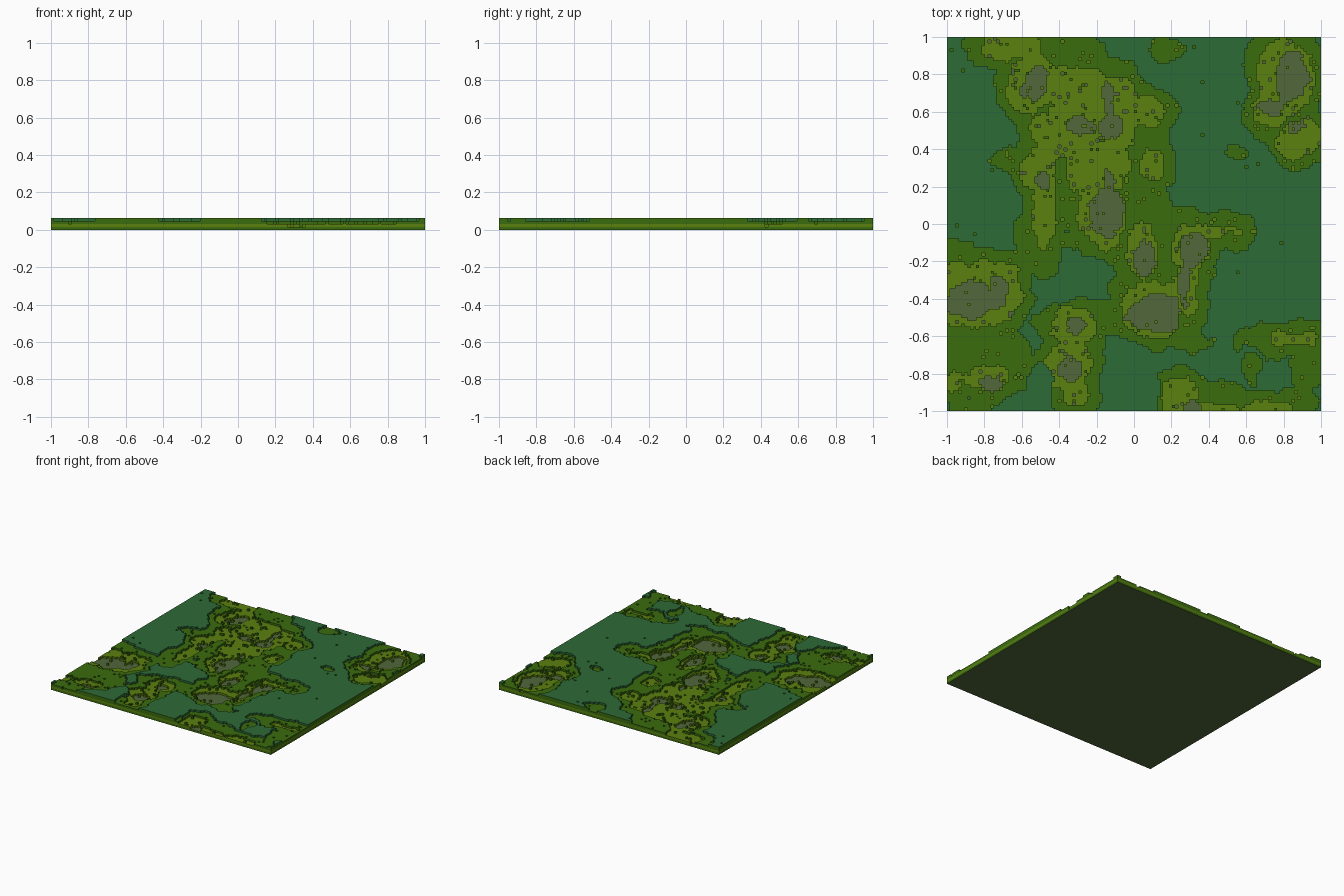
import bpy, math, random
from mathutils import Vector, noise

if "Cube" in bpy.data.objects:
    bpy.data.objects.remove(bpy.data.objects["Cube"])

random.seed(4)
N = 128               # blocks per side
C = 2 / N             # block size; terrain is 1 to 4 blocks high

# Lowland basins as ellipses: x, y, radius x, radius y
LOW = [(-.66, .96, .15, .09), (-.55, .75, .14, .16), (-.3, .72, .2, .12),
       (-.35, .5, .2, .15), (-.1, .6, .12, .2), (.08, .6, .09, .08),
       (-.5, .3, .1, .13), (-.48, .08, .06, .2), (-.2, .3, .18, .15),
       (-.17, .05, .12, .17), (.1, .33, .06, .09), (.05, -.15, .08, .15),
       (.1, -.45, .17, .16), (.3, -.13, .1, .13), (.45, -.04, .08, .04),
       (.28, -.35, .06, .18), (-.8, -.38, .2, .18), (-.7, -.25, .08, .06),
       (-.95, -.38, .1, .18), (-.33, -.55, .12, .11), (-.35, -.75, .13, .15),
       (-.3, -.9, .07, .08), (-.8, -.83, .13, .06), (-.96, -.85, .05, .06),
       (.25, -.92, .09, .1), (.35, -.99, .2, .05), (.7, -.99, .13, .04),
       (.86, -.62, .12, .04), (.8, .78, .15, .22), (.73, .6, .1, .1),
       (.88, .45, .11, .11)]
# Slopes that are not part of a basin rim
SLOPE = [(-.8, -.65, .25, .1), (-.64, -.72, .1, .15), (-.33, .15, .12, .2),
         (-.66, .35, .12, .06), (.1, .1, .1, .15), (-.3, .92, .16, .1),
         (.17, .93, .1, .06), (.3, -.62, .12, .06), (-.15, -.5, .1, .1),
         (.5, -.93, .2, .08), (.87, -.95, .14, .08), (.63, -.78, .06, .12),
         (.92, -.75, .1, .15), (.54, .38, .05, .03), (-.9, -.98, .12, .06),
         (-.1, -.3, .05, .12), (-.47, -.52, .1, .04), (.05, .48, .14, .12),
         (-.56, -.05, .08, .12), (-.58, -.22, .04, .2), (-.28, -.08, .2, .05)]
# Plateaus left standing between the basins
PLATEAU = [(-.26, -.24, .16, .09), (-.42, -.36, .13, .08), (-.5, -.88, .07, .14),
           (.02, -.86, .13, .18), (.75, -.83, .08, .07), (-.71, -.99, .1, .04),
           (.17, -.72, .1, .05)]
# Deepest hollows
PIT = [(-.53, .75, .07, .1), (-.13, .66, .03, .1), (-.3, .52, .12, .04),
       (-.13, .52, .07, .07), (-.48, .24, .04, .05), (-.15, .07, .09, .13),
       (-.13, .23, .03, .08), (.06, -.18, .05, .1), (.12, -.48, .15, .1),
       (.32, -.14, .07, .08), (.27, -.35, .03, .12), (-.88, -.4, .13, .1),
       (-.73, -.37, .05, .08), (-.31, -.54, .05, .04), (-.34, -.78, .07, .08),
       (-.78, -.86, .06, .03), (.84, .8, .08, .13), (.75, .62, .08, .05),
       (.86, .54, .04, .06), (.32, -.98, .05, .04)]


def depth(shapes, x, y):
    """Approximate distance inside a union of ellipses."""
    return max((1 - math.hypot((x - a) / r, (y - b) / s)) * min(r, s)
               for a, b, r, s in shapes)


def blocks_high(i, j):
    x, y = -1 + (i + .5) * C, -1 + (j + .5) * C
    rough = .028 * noise.fractal(Vector((x * 9, y * 9, 2.3)), 1, 2, 3)
    speck = random.random()
    low = depth(LOW, x, y) + rough
    if depth(PLATEAU, x, y) - rough > 0:
        return 4
    if low > 0:
        if depth(PIT, x, y) + rough > 0:
            return 1 if speck > .03 else 2
        return 2 if speck > .07 else random.choice((1, 3))
    if low > -.06 or depth(SLOPE, x, y) + rough > 0:
        return 3 if speck > .03 else 2
    return 4 if speck > .002 else 3


H = [[blocks_high(i, j) for j in range(N)] for i in range(N)]


def material(name, rgb):
    m = bpy.data.materials.new(name)
    m.diffuse_color = (*rgb, 1)
    m.use_nodes = True
    m.node_tree.nodes["Principled BSDF"].inputs["Base Color"].default_value = m.diffuse_color
    return m


# Order matches block height minus one
MATS = [material("grey_green", (.083, .135, .044)),
        material("olive_green", (.105, .22, .005)),
        material("grass_green", (.043, .15, .004)),
        material("forest_green", (.027, .147, .038))]


def make_object(name, verts, faces, indices):
    me = bpy.data.meshes.new(name)
    me.from_pydata(verts, [], faces)
    for m in MATS:
        me.materials.append(m)
    me.polygons.foreach_set("material_index", indices)
    me.update()
    ob = bpy.data.objects.new(name, me)
    bpy.context.collection.objects.link(ob)
    return ob


class Builder:
    """Collects quads on the block grid, sharing corner points."""
    def __init__(self):
        self.ids, self.faces, self.mats = {}, [], []

    def quad(self, pts, mat):
        self.faces.append([self.ids.setdefault(p, len(self.ids)) for p in pts])
        self.mats.append(mat)

    def finish(self, name):
        verts = [(-1 + x * C, -1 + y * C, z * C) for x, y, z in self.ids]
        return make_object(name, verts, self.faces, self.mats)


terrain, sides = Builder(), Builder()
for i in range(N):
    for j in range(N):
        h = H[i][j]
        a, b, c, d = (i, j), (i + 1, j), (i + 1, j + 1), (i, j + 1)
        # block top
        terrain.quad([(*p, h) for p in (a, b, c, d)], h - 1)
        # steps down to lower neighbours, and the outer cut sides
        for p, q, di, dj in ((a, b, 0, -1), (b, c, 1, 0), (c, d, 0, 1), (d, a, -1, 0)):
            u, v = i + di, j + dj
            inside = 0 <= u < N and 0 <= v < N
            for z in range(H[u][v] if inside else 0, h):
                pts = [(*p, z), (*q, z), (*q, z + 1), (*p, z + 1)]
                if inside:
                    terrain.quad(pts, h - 1)
                else:
                    sides.quad(pts, 1 if z == 1 else 2)

terrain.finish("terrain_surface")
sides.finish("outer_sides")

# flat underside
make_object("underside", [(-1, -1, 0), (-1, 1, 0), (1, 1, 0), (1, -1, 0)],
            [(0, 1, 2, 3)], [0])
